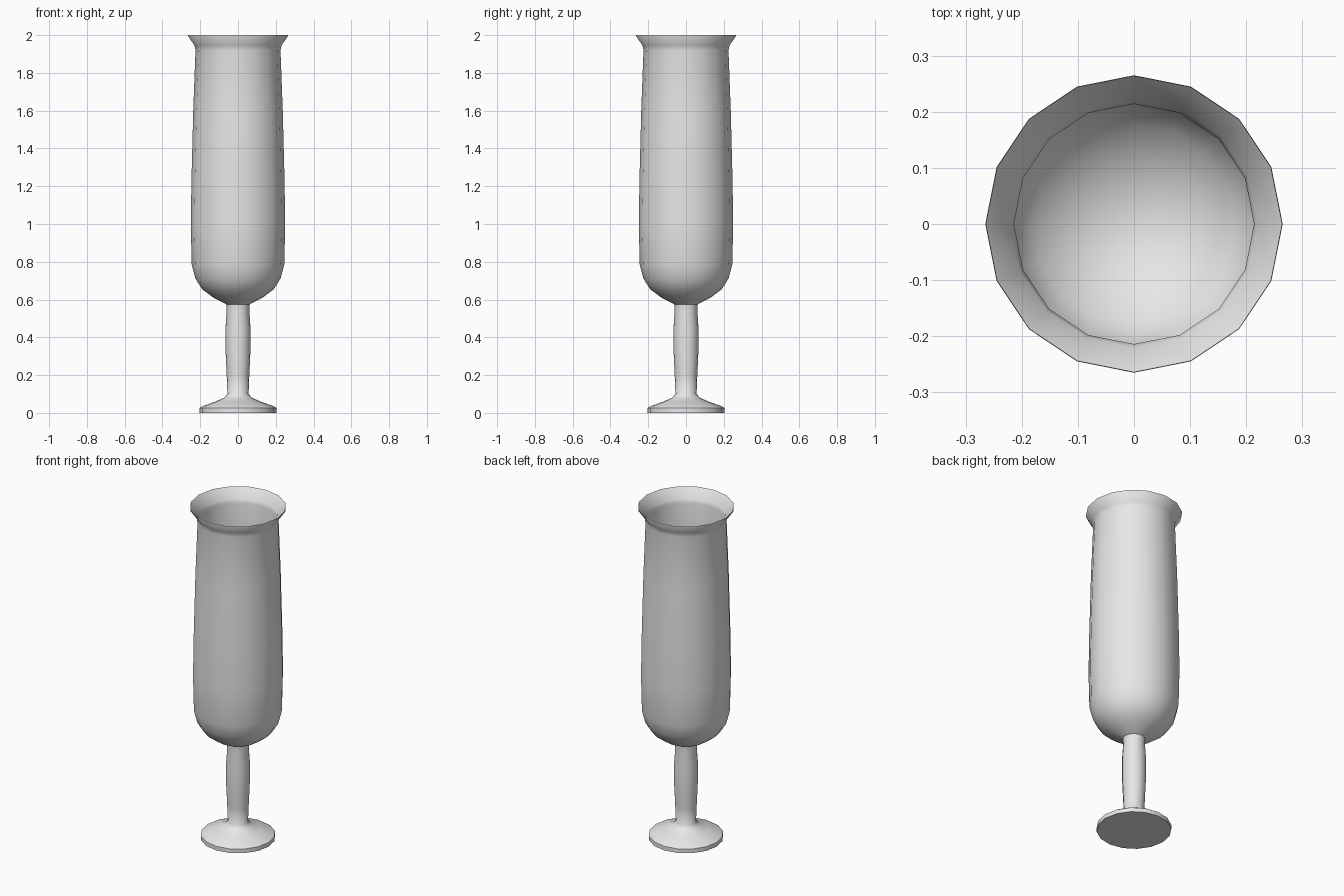
import bpy
import bmesh
from math import cos, sin, tau, radians

SIDES = 16

if "Cube" in bpy.data.objects:
    bpy.data.objects.remove(bpy.data.objects["Cube"], do_unlink=True)

glass = bpy.data.materials.new("pale grey")
glass.use_nodes = True
GREY = (0.8, 0.8, 0.8, 1)
glass.diffuse_color = GREY
glass.node_tree.nodes["Principled BSDF"].inputs["Base Color"].default_value = GREY


def lathe(name, profile, cap_start=False, cap_end=False):
    """Turn a (radius, height) profile around the z axis."""
    bm = bmesh.new()
    rings = [[bm.verts.new((r * cos(tau * i / SIDES), r * sin(tau * i / SIDES), z))
              for i in range(SIDES)] for r, z in profile]
    for low, high in zip(rings, rings[1:]):
        for i in range(SIDES):
            j = (i + 1) % SIDES
            bm.faces.new((low[i], low[j], high[j], high[i]))
    if cap_start:
        bm.faces.new(rings[0][::-1])
    if cap_end:
        bm.faces.new(rings[-1])
    mesh = bpy.data.meshes.new(name)
    bm.to_mesh(mesh)
    bm.free()
    mesh.materials.append(glass)
    obj = bpy.data.objects.new(name, mesh)
    bpy.context.collection.objects.link(obj)
    bpy.ops.object.select_all(action='DESELECT')
    obj.select_set(True)
    bpy.context.view_layer.objects.active = obj
    bpy.ops.object.shade_smooth_by_angle(angle=radians(50))


# Foot and stem, closed flat underneath
lathe("foot_and_stem", [
    (0.205, 0), (0.205, 0.025), (0.19, 0.035), (0.12, 0.06), (0.075, 0.08),
    (0.056, 0.1), (0.06, 0.2), (0.066, 0.33), (0.066, 0.45),
    (0.06, 0.54), (0.062, 0.575)], cap_start=True)

# Bowl: outer wall up to the flared lip, then down the inside to the floor
lathe("bowl", [
    (0.062, 0.575), (0.13, 0.61), (0.19, 0.655), (0.225, 0.71), (0.245, 0.785),
    (0.25, 1.0), (0.246, 1.25), (0.237, 1.6), (0.225, 1.92), (0.23, 1.945),
    (0.265, 1.995), (0.264, 2.0),
    (0.22, 1.945), (0.214, 1.92), (0.226, 1.6), (0.235, 1.25), (0.239, 1.0),
    (0.234, 0.79), (0.214, 0.72), (0.18, 0.668), (0.12, 0.625), (0.05, 0.595)],
    cap_end=True)
